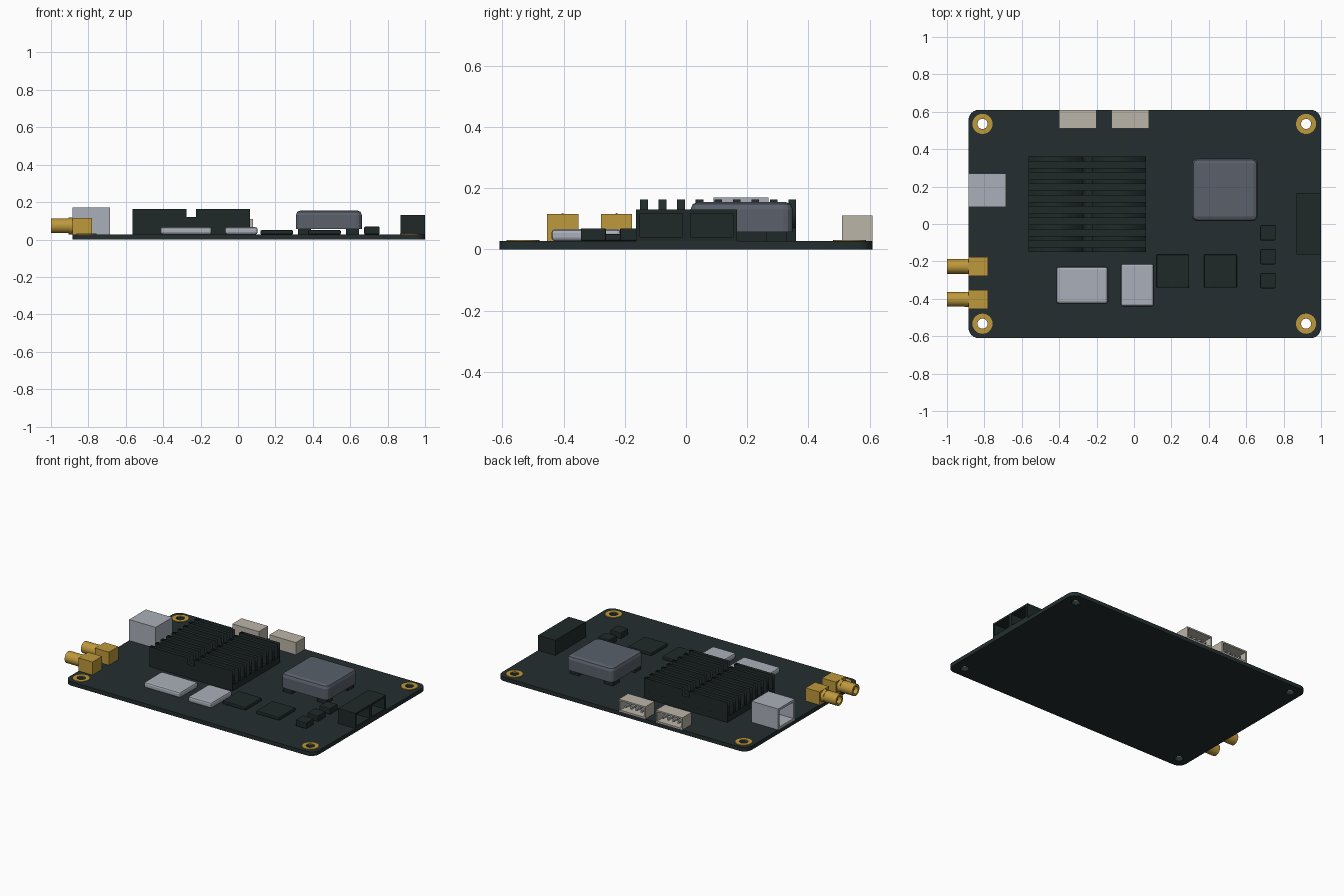
import bpy, bmesh, math
from mathutils import Vector

cube = bpy.data.objects.get("Cube")
if cube:
    bpy.data.objects.remove(cube, do_unlink=True)


def material(name, r, g, b):
    m = bpy.data.materials.new(name)
    m.use_nodes = True
    m.diffuse_color = (r, g, b, 1)
    m.node_tree.nodes["Principled BSDF"].inputs["Base Color"].default_value = (r, g, b, 1)
    return m


BOARD = material("dark green board", 0.017, 0.027, 0.028)
BLACK = material("black plastic", 0.014, 0.022, 0.022)
GOLD = material("gold", 0.52, 0.32, 0.045)
SILVER = material("silver metal", 0.40, 0.43, 0.48)
CREAM = material("cream plastic", 0.50, 0.46, 0.39)
SLATE = material("slate cover", 0.10, 0.117, 0.147)
TOP = 0.027  # upper surface of the board


def box(name, x, y, z, mat, bevel=0, face=None, wall=0.02, depth=0.08, cells=1):
    """Box from ranges; 'face' is the direction of an open, recessed side."""
    bm = bmesh.new()
    bmesh.ops.create_cube(bm, size=1)
    for v in bm.verts:
        v.co = [r[0] + (c + 0.5) * (r[1] - r[0]) for c, r in zip(v.co, (x, y, z))]
    if face:
        d = Vector(face)
        if cells == 2:
            bmesh.ops.bisect_plane(bm, geom=bm.verts[:] + bm.edges[:] + bm.faces[:],
                                   plane_co=(0, sum(y) / 2, 0), plane_no=(0, 1, 0))
        bm.normal_update()
        front = [f for f in bm.faces if f.normal.dot(d) > 0.9]
        bmesh.ops.inset_individual(bm, faces=front, thickness=wall)
        inner = bmesh.ops.extrude_discrete_faces(bm, faces=front)["faces"]
        for f in inner:
            bmesh.ops.translate(bm, verts=f.verts[:], vec=-d * depth)
    me = bpy.data.meshes.new(name)
    bm.to_mesh(me)
    bm.free()
    me.materials.append(mat)
    ob = bpy.data.objects.new(name, me)
    bpy.context.collection.objects.link(ob)
    if bevel:
        mod = ob.modifiers.new("bevel", "BEVEL")
        mod.width, mod.segments = bevel, 2
    return ob


def circle(cx, cy, r, n=24, turn=0):
    return [(cx + r * math.cos(turn + math.tau * i / n),
             cy + r * math.sin(turn + math.tau * i / n)) for i in range(n)]


def plate(name, loops, thick, loc, mat, rot=(0, 0, 0), smooth=False):
    """Flat outline with holes, extruded symmetrically about loc."""
    cu = bpy.data.curves.new(name, "CURVE")
    cu.dimensions, cu.fill_mode, cu.extrude = "2D", "BOTH", thick / 2
    for pts in loops:
        sp = cu.splines.new("POLY")
        sp.points.add(len(pts) - 1)
        for p, (a, b) in zip(sp.points, pts):
            p.co = (a, b, 0, 1)
        sp.use_cyclic_u = True
    cu.materials.append(mat)
    ob = bpy.data.objects.new(name, cu)
    ob.location, ob.rotation_euler = loc, rot
    bpy.context.collection.objects.link(ob)
    bpy.ops.object.select_all(action="DESELECT")
    ob.select_set(True)
    bpy.context.view_layer.objects.active = ob
    bpy.ops.object.convert(target="MESH")
    if smooth:
        bpy.ops.object.shade_smooth_by_angle(angle=math.radians(35))
    return bpy.context.object


# Board with rounded corners and four mounting holes
X0, X1, Y1, R = -0.885, 1.0, 0.61, 0.055
outline = []
for k, (cx, cy) in enumerate([(X1 - R, Y1 - R), (X0 + R, Y1 - R), (X0 + R, R - Y1), (X1 - R, R - Y1)]):
    for i in range(7):
        a = math.pi / 2 * (k + i / 6)
        outline.append((cx + R * math.cos(a), cy + R * math.sin(a)))
holes = [(x, y) for x in (-0.81, 0.92) for y in (-0.533, 0.535)]
plate("circuit_board", [outline] + [circle(x, y, 0.027) for x, y in holes],
      TOP, (0, 0, TOP / 2), BOARD)
for x, y in holes:
    plate("mounting_ring", [circle(0, 0, 0.054), circle(0, 0, 0.027)], 0.004,
          (x, y, TOP + 0.002), GOLD)

# Heatsink: base and nine notched fins
box("heatsink_base", (-0.565, 0.065), (-0.15, 0.36), (TOP, 0.07), BLACK)
fin = [(-0.565, 0.07), (0.065, 0.07), (0.065, 0.163), (-0.225, 0.163),
       (-0.225, 0.12), (-0.275, 0.12), (-0.275, 0.163), (-0.565, 0.163)]
for i in range(9):
    plate("heatsink_fin", [fin], 0.025, (0, -0.1375 + i * 0.0606, 0), BLACK, (math.pi / 2, 0, 0))

# Edge sockets
box("power_socket", (-0.885, -0.685), (0.09, 0.27), (TOP, 0.17), SILVER,
    face=(-1, 0, 0), wall=0.022, depth=0.15)
box("double_port", (0.87, 1.0), (-0.163, 0.167), (TOP, 0.13), BLACK,
    face=(1, 0, 0), wall=0.018, depth=0.09, cells=2)
for cx in (-0.3, -0.02):
    box("cable_socket", (cx - 0.1, cx + 0.1), (0.51, 0.61), (TOP, 0.11), CREAM,
        face=(0, 1, 0), wall=0.014, depth=0.08)
    for k in range(4):
        px = cx + (k - 1.5) * 0.04
        box("socket_pin", (px - 0.006, px + 0.006), (0.53, 0.595), (0.055, 0.067), SILVER)

# Antenna connectors
side = (0, math.pi / 2, 0)
for cy in (-0.227, -0.403):
    box("antenna_block", (-0.885, -0.78), (cy - 0.051, cy + 0.051), (TOP, 0.116), GOLD)
    plate("antenna_nut", [circle(0, 0, 0.046, 6)], 0.022, (-0.896, cy, 0.073), GOLD, side)
    plate("antenna_barrel", [circle(0, 0, 0.039), circle(0, 0, 0.025)], 0.095,
          (-0.9525, cy, 0.073), GOLD, side, smooth=True)
    plate("antenna_pin", [circle(0, 0, 0.008, 12)], 0.08, (-0.945, cy, 0.073), GOLD, side, smooth=True)

# Shield cans with raised lids
for x, y in [((-0.415, -0.14), (-0.425, -0.23)), ((-0.07, 0.105), (-0.44, -0.213))]:
    box("shield_can", x, y, (TOP, 0.066), SILVER, bevel=0.012)

# Flat chips and small inductors
for x in (0.12, 0.375):
    box("flat_chip", (x, x + 0.175), (-0.34, -0.163), (TOP, 0.05), BLACK, bevel=0.006)
for cy in (-0.303, -0.175, -0.047):
    box("inductor", (0.675, 0.757), (cy - 0.041, cy + 0.041), (TOP, 0.069), BLACK, bevel=0.005)

# Processor cover standing on four feet
for x in (0.355, 0.612):
    for y in (0.06, 0.295):
        box("cover_foot", (x - 0.034, x + 0.034), (y - 0.034, y + 0.034), (TOP, 0.06), BLACK)
cover = box("processor_cover", (0.31, 0.662), (0.015, 0.349), (0.057, 0.155), SLATE)
bm = bmesh.new()
bm.from_mesh(cover.data)
upright = [e for e in bm.edges if abs(e.verts[0].co.z - e.verts[1].co.z) > 0.05]
bmesh.ops.bevel(bm, geom=upright, offset=0.03, segments=3, profile=0.5, affect="EDGES")
top = [e for e in bm.edges if min(v.co.z for v in e.verts) > 0.15]
bmesh.ops.bevel(bm, geom=top, offset=0.024, segments=2, profile=0.5, affect="EDGES")
bm.to_mesh(cover.data)
bm.free()
